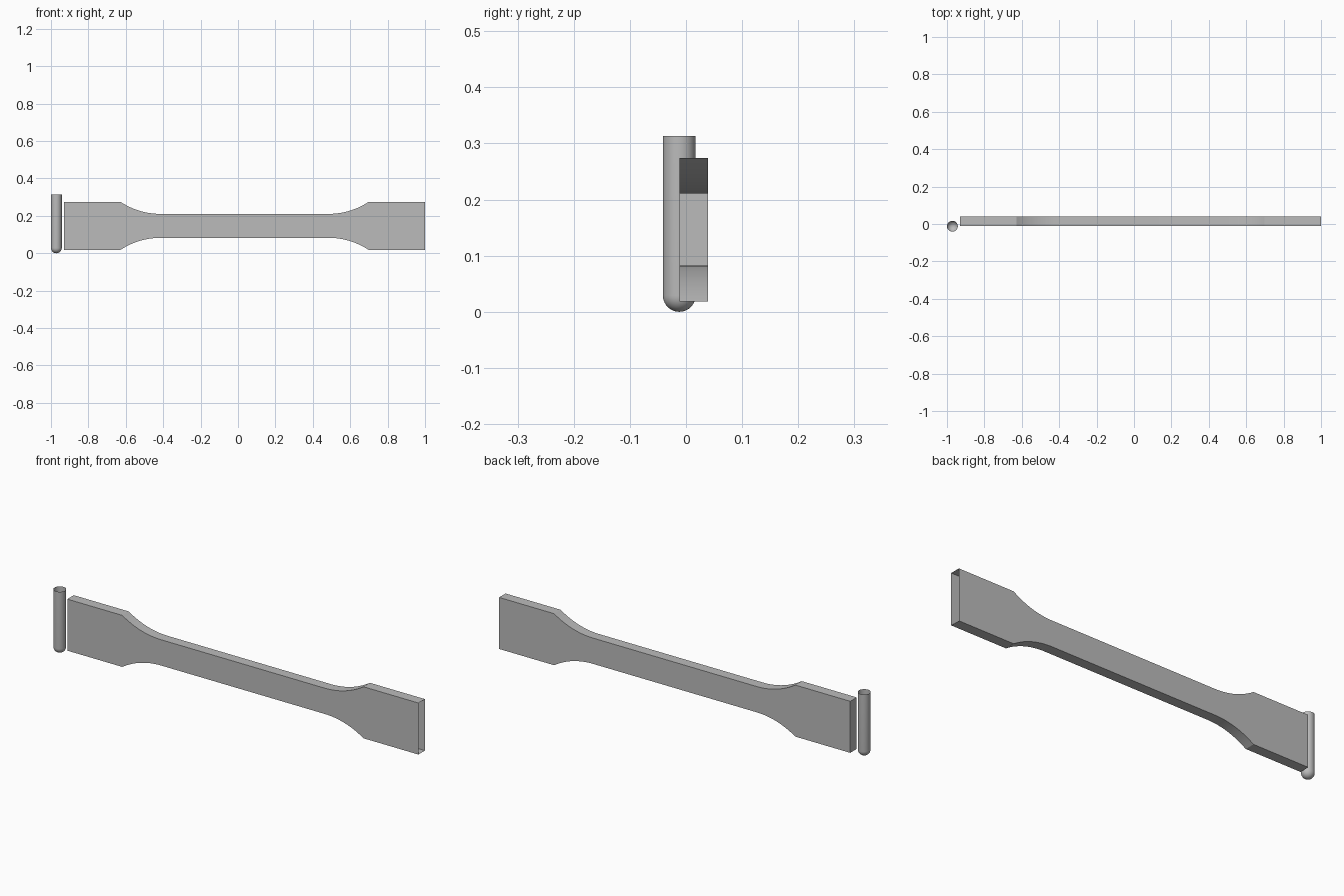
import bpy, bmesh
from math import sin, cos, pi, atan2

cube = bpy.data.objects.get("Cube")
if cube:
    bpy.data.objects.remove(cube, do_unlink=True)

grey = bpy.data.materials.new("plain_grey")
grey.use_nodes = True
grey.diffuse_color = (0.5, 0.5, 0.5, 1)
grey.node_tree.nodes["Principled BSDF"].inputs["Base Color"].default_value = (0.5, 0.5, 0.5, 1)


def finish(bm, name, location):
    mesh = bpy.data.meshes.new(name)
    bm.to_mesh(mesh)
    bm.free()
    obj = bpy.data.objects.new(name, mesh)
    obj.location = location
    mesh.materials.append(grey)
    bpy.context.collection.objects.link(obj)
    bpy.ops.object.select_all(action="DESELECT")
    obj.select_set(True)
    bpy.context.view_layer.objects.active = obj
    bpy.ops.object.shade_smooth_by_angle(angle=pi / 6)
    return obj


# Waisted flat bar: one quarter outline, mirrored into a closed profile
half_length, shoulder = 0.965, 0.6625
grip, neck, radius, depth = 0.128, 0.064, 0.386, 0.051
drop = grip - neck
run = (2 * radius * drop - drop ** 2) ** 0.5
sweep = atan2(run, radius - drop)
steps = 16
quarter = [(half_length, grip)]
for i in range(steps + 1):
    a = sweep * (1 - i / steps)
    quarter.append((shoulder - run + radius * sin(a), neck + radius * (1 - cos(a))))
top = quarter + [(-x, z) for x, z in reversed(quarter)]
outline = top + [(x, -z) for x, z in reversed(top)]

bm = bmesh.new()
front = [bm.verts.new((x, -depth / 2, z)) for x, z in outline]
back = [bm.verts.new((x, depth / 2, z)) for x, z in outline]
bm.faces.new(front)
bm.faces.new(back[::-1])
# The last outline edge is the +x end, which stays open
for i in range(len(outline) - 1):
    bm.faces.new((front[i], front[i + 1], back[i + 1], back[i]))
bmesh.ops.recalc_face_normals(bm, faces=bm.faces)
finish(bm, "waisted_bar", (0.035, 0.0135, 0.1465))

# Round-bottomed tube, open at the top: a profile spun about z
r, height, rings = 0.029, 0.313, 10
profile = [(r * sin(pi / 2 * i / rings), r - r * cos(pi / 2 * i / rings)) for i in range(rings + 1)]
profile.append((r, height))
bm = bmesh.new()
verts = [bm.verts.new((x, 0, z)) for x, z in profile]
edges = [bm.edges.new(pair) for pair in zip(verts, verts[1:])]
bmesh.ops.spin(bm, geom=verts + edges, cent=(0, 0, 0), axis=(0, 0, 1),
               angle=2 * pi, steps=40, use_duplicate=False)
bmesh.ops.remove_doubles(bm, verts=bm.verts, dist=0.0001)
bmesh.ops.recalc_face_normals(bm, faces=bm.faces)
# An open shell: make the walls face away from the axis
wall = max(bm.faces, key=lambda f: f.calc_area())
if wall.normal.dot(wall.calc_center_median()) - wall.normal.z < 0:
    bmesh.ops.reverse_faces(bm, faces=bm.faces)
finish(bm, "round_bottom_tube", (-0.971, -0.012, 0))
